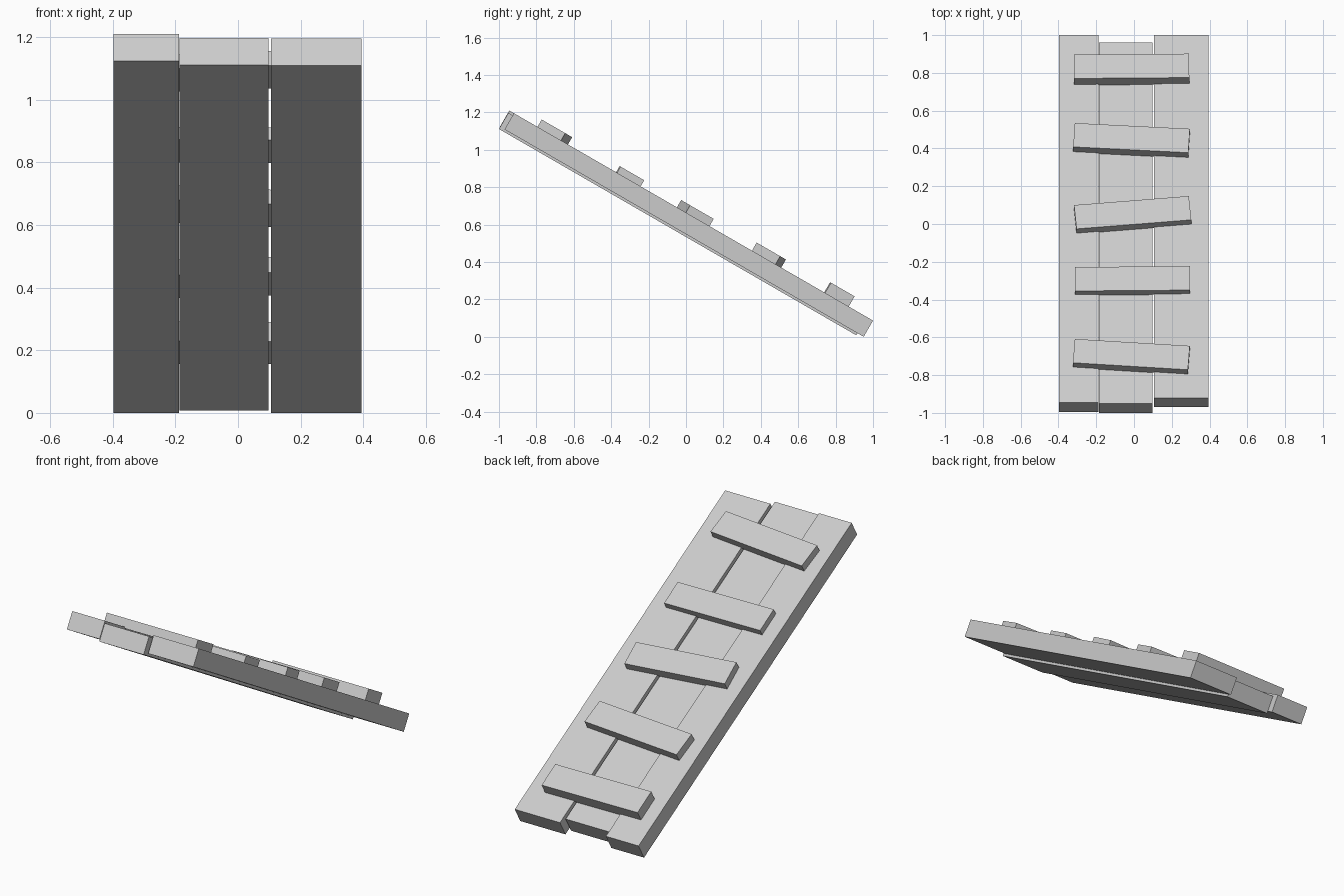
import bpy
from math import radians, sin, cos
from mathutils import Matrix, Vector

if "Cube" in bpy.data.objects:
    bpy.data.objects.remove(bpy.data.objects["Cube"], do_unlink=True)

# One plain grey for the whole ramp
grey = bpy.data.materials.new("plain_grey")
grey.use_nodes = True
grey.diffuse_color = (0.6, 0.6, 0.6, 1)
grey.node_tree.nodes["Principled BSDF"].inputs["Base Color"].default_value = (0.6, 0.6, 0.6, 1)

TILT = radians(30)
# Ramp frame: x across, y down the slope, z out of the walking surface
RAMP = Matrix.Translation((0, 0, 0.664)) @ Matrix.Rotation(-TILT, 4, 'X')


def board(name, x, y, top, size, turn=0):
    """Box whose upper face is centred above (x, y) at height top over the ramp surface."""
    along = (y - top * sin(TILT)) / cos(TILT)
    bpy.ops.mesh.primitive_cube_add(size=1)
    ob = bpy.context.object
    ob.name = name
    ob.data.transform(Matrix.Diagonal((*size, 1)))
    ob.matrix_world = (RAMP @ Matrix.Translation((x, along, top - size[2] / 2))
                       @ Matrix.Rotation(radians(turn), 4, 'Z'))
    ob.data.materials.append(grey)
    return ob


# Long planks: x range, y range of the upper face, height offset
for name, x0, x1, y0, y1, top in (
        ("narrow_plank", -0.397, -0.188, -0.945, 1.0, 0),
        ("middle_plank", -0.186, 0.097, -0.95, 0.96, -0.013),
        ("wide_plank", 0.105, 0.394, -0.92, 1.0, 0)):
    board(name, (x0 + x1) / 2, (y0 + y1) / 2, top,
          (x1 - x0, (y1 - y0) / cos(TILT), 0.1))

# Cross slats, nailed on slightly crooked: x, y, height, turn
for i, (x, y, top, turn) in enumerate((
        (-0.014, -0.69, 0.045, -4),
        (-0.008, -0.289, 0.038, 0.5),
        (-0.007, 0.061, 0.045, 5.2),
        (-0.013, 0.456, 0.05, -3.3),
        (-0.013, 0.836, 0.063, 0.5))):
    board(f"cross_slat_{i + 1}", x, y, top, (0.61, 0.146, top + 0.008), turn)
